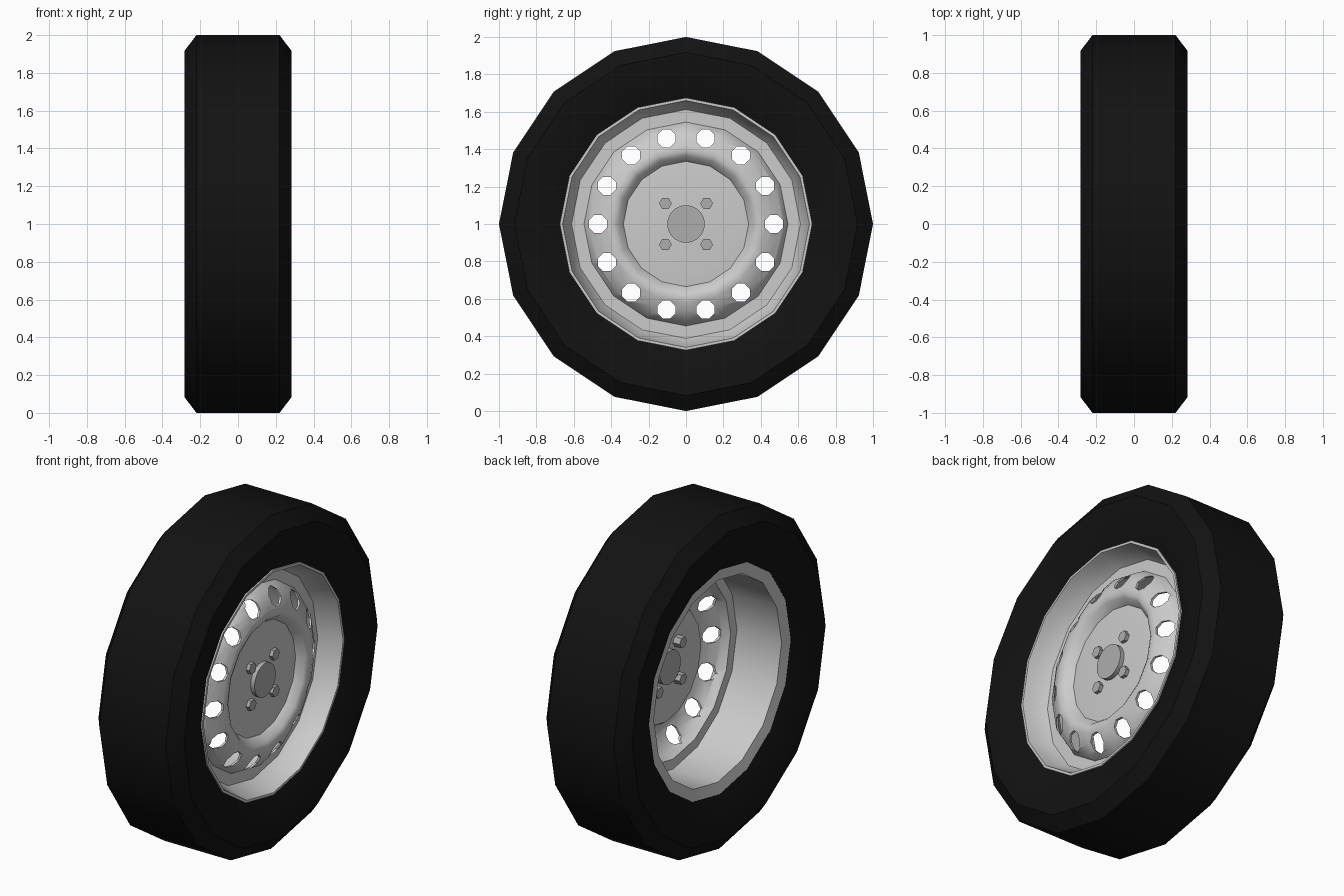
import bpy, bmesh
from math import sin, cos, pi, radians
from mathutils import Matrix

if "Cube" in bpy.data.objects:
    bpy.data.objects.remove(bpy.data.objects["Cube"])

SIDES = 16


def material(name, c):
    m = bpy.data.materials.new(name)
    m.diffuse_color = (c, c, c, 1)
    m.use_nodes = True
    m.node_tree.nodes["Principled BSDF"].inputs["Base Color"].default_value = m.diffuse_color
    return m


def finish(bm, name, mat=None, smooth=32):
    bmesh.ops.recalc_face_normals(bm, faces=bm.faces[:])
    me = bpy.data.meshes.new(name)
    bm.to_mesh(me)
    bm.free()
    ob = bpy.data.objects.new(name, me)
    bpy.context.collection.objects.link(ob)
    ob.location.z = 1
    if mat:
        me.materials.append(mat)
    if smooth:
        bpy.ops.object.select_all(action='DESELECT')
        ob.select_set(True)
        bpy.context.view_layer.objects.active = ob
        bpy.ops.object.shade_smooth_by_angle(angle=radians(smooth))
    return ob


def lathe(name, profile, closed=True, mat=None, smooth=32):
    """Turn (x, radius) points around the wheel axis."""
    bm = bmesh.new()
    rings = [[bm.verts.new((x, r * cos(2 * pi * i / SIDES), r * sin(2 * pi * i / SIDES)))
              for i in range(SIDES)] for x, r in profile]
    n = len(rings)
    for k in range(n if closed else n - 1):
        a, b = rings[k], rings[(k + 1) % n]
        for i in range(SIDES):
            j = (i + 1) % SIDES
            bm.faces.new((a[i], a[j], b[j], b[i]))
    bmesh.ops.remove_doubles(bm, verts=bm.verts[:], dist=1e-5)
    return finish(bm, name, mat, smooth)


def rods(name, spots, radius, x0, x1, sides, phase=0, mat=None, smooth=32):
    """Prisms along x at the given (y, z) spots, one mesh."""
    bm = bmesh.new()
    for y, z in spots:
        ends = [[bm.verts.new((x, y + radius * cos(phase + 2 * pi * i / sides),
                               z + radius * sin(phase + 2 * pi * i / sides)))
                 for i in range(sides)] for x in (x0, x1)]
        for i in range(sides):
            j = (i + 1) % sides
            bm.faces.new((ends[0][i], ends[0][j], ends[1][j], ends[1][i]))
        bm.faces.new(ends[0])
        bm.faces.new(ends[1])
    return finish(bm, name, mat, smooth)


rubber = material("rubber", 0.006)
dark_metal = material("dark_metal", 0.42)

# Tyre: chamfered tread, sidewalls falling in to the rim
half = [(0.22, 1.0), (0.283, 0.917), (0.272, 0.80), (0.225, 0.672), (0.12, 0.66)]
lathe("tyre", half + [(-x, r) for x, r in reversed(half)], mat=rubber)

# Rim barrel: front lip, stepped wall, flat rear flange
lathe("rim_barrel", [(0.22, 0.675), (0.235, 0.675), (0.235, 0.66), (0.20, 0.65),
                     (0.10, 0.615), (0.09, 0.605), (-0.21, 0.605), (-0.225, 0.675),
                     (-0.20, 0.675), (-0.18, 0.63), (0.09, 0.63)])

# Wheel disc: flat outer ring, raised belt, recessed centre plate
face = [(0.10, 0.612), (0.10, 0.545), (0.145, 0.522), (0.18, 0.47), (0.20, 0.42),
        (0.202, 0.39), (0.19, 0.365), (0.148, 0.335), (0.154, 0.27), (0.154, 0.0)]
disc = lathe("wheel_disc", face + [(x - 0.014, r) for x, r in reversed(face)], smooth=40)

# Fourteen vent holes through the belt
spots = [(0.47 * cos(2 * pi * k / 14), 0.47 * sin(2 * pi * k / 14)) for k in range(14)]
cutter = rods("vent_cutter", spots, 0.052, 0.0, 0.4, 8, pi / 8, smooth=0)
cutter.hide_render = True
cutter.hide_set(True)
cut = disc.modifiers.new("vents", 'BOOLEAN')
cut.operation = 'DIFFERENCE'
cut.solver = 'EXACT'
cut.object = cutter

# Hub and four hexagonal wheel bolts
rods("hub", [(0, 0)], 0.1, 0.105, 0.18, 32, mat=dark_metal)
rods("wheel_bolts", [(y, z) for y in (-0.11, 0.11) for z in (-0.11, 0.11)],
     0.034, 0.095, 0.176, 6, mat=dark_metal)
